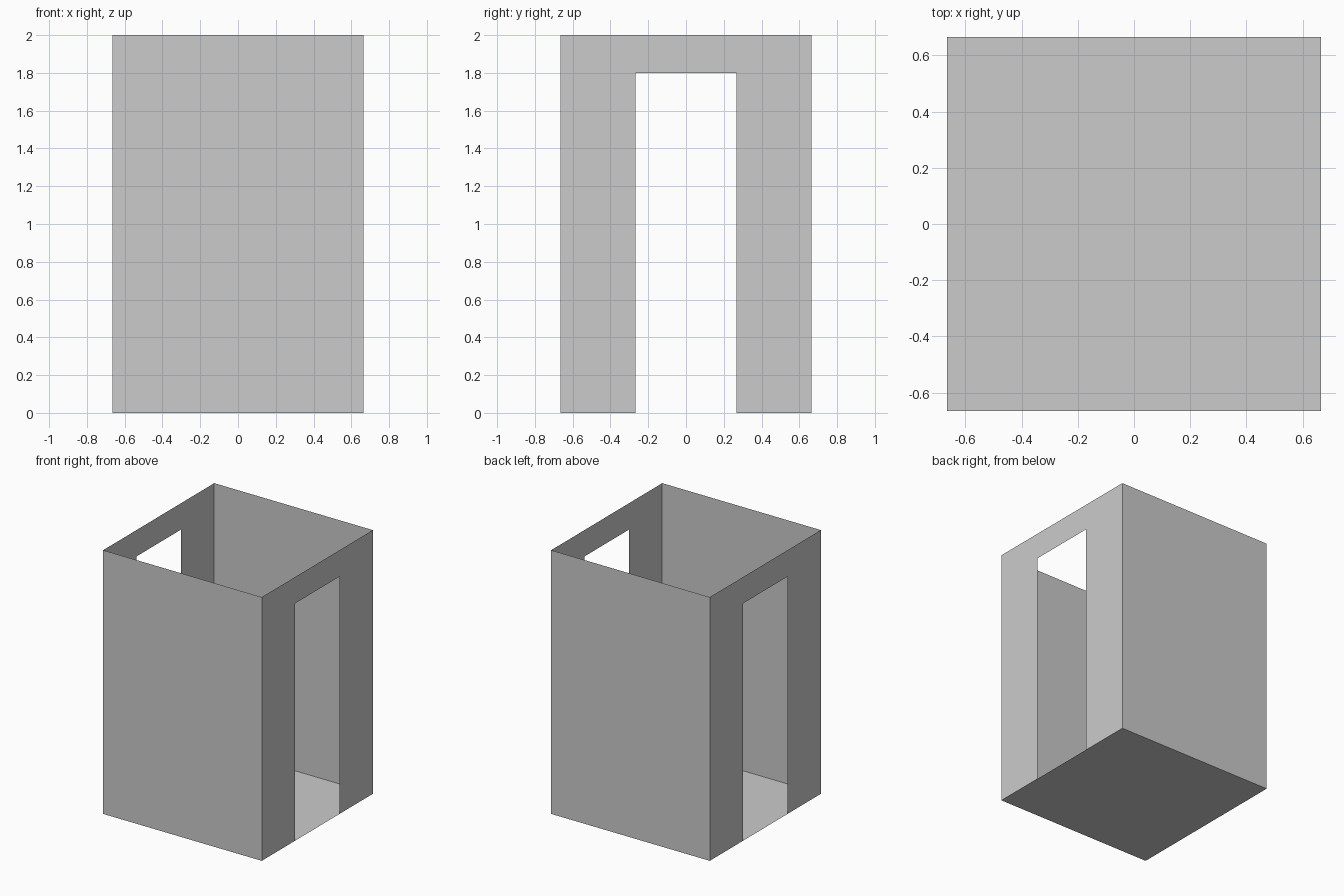
import bpy, bmesh

if "Cube" in bpy.data.objects:
    bpy.data.objects.remove(bpy.data.objects["Cube"])

W = 0.6655     # half width of the room
H = 2.0        # wall height
DW = 0.267     # half width of the doorway
DH = 1.8       # doorway height


def sheet(name, polygons):
    """Make one thin-sheet object from a few corner loops."""
    bm = bmesh.new()
    for poly in polygons:
        bm.faces.new([bm.verts.new(p) for p in poly])
    bmesh.ops.remove_doubles(bm, verts=bm.verts, dist=1e-5)
    mesh = bpy.data.meshes.new(name)
    bm.to_mesh(mesh)
    bm.free()
    ob = bpy.data.objects.new(name, mesh)
    bpy.context.collection.objects.link(ob)
    return ob


# Floor
sheet("floor", [[(-W, -W, 0), (W, -W, 0), (W, W, 0), (-W, W, 0)]])

# Solid front and back walls
for name, s in (("front_wall", -1), ("back_wall", 1)):
    sheet(name, [[(s * W, s * W, 0), (-s * W, s * W, 0),
                  (-s * W, s * W, H), (s * W, s * W, H)]])

# Side walls with a tall doorway, drawn as one arch-shaped outline
outline = [(-W, 0), (-DW, 0), (-DW, DH), (DW, DH), (DW, 0), (W, 0), (W, H), (-W, H)]
for name, s in (("right_door_wall", 1), ("left_door_wall", -1)):
    sheet(name, [[(s * W, s * y, z) for y, z in outline]])
